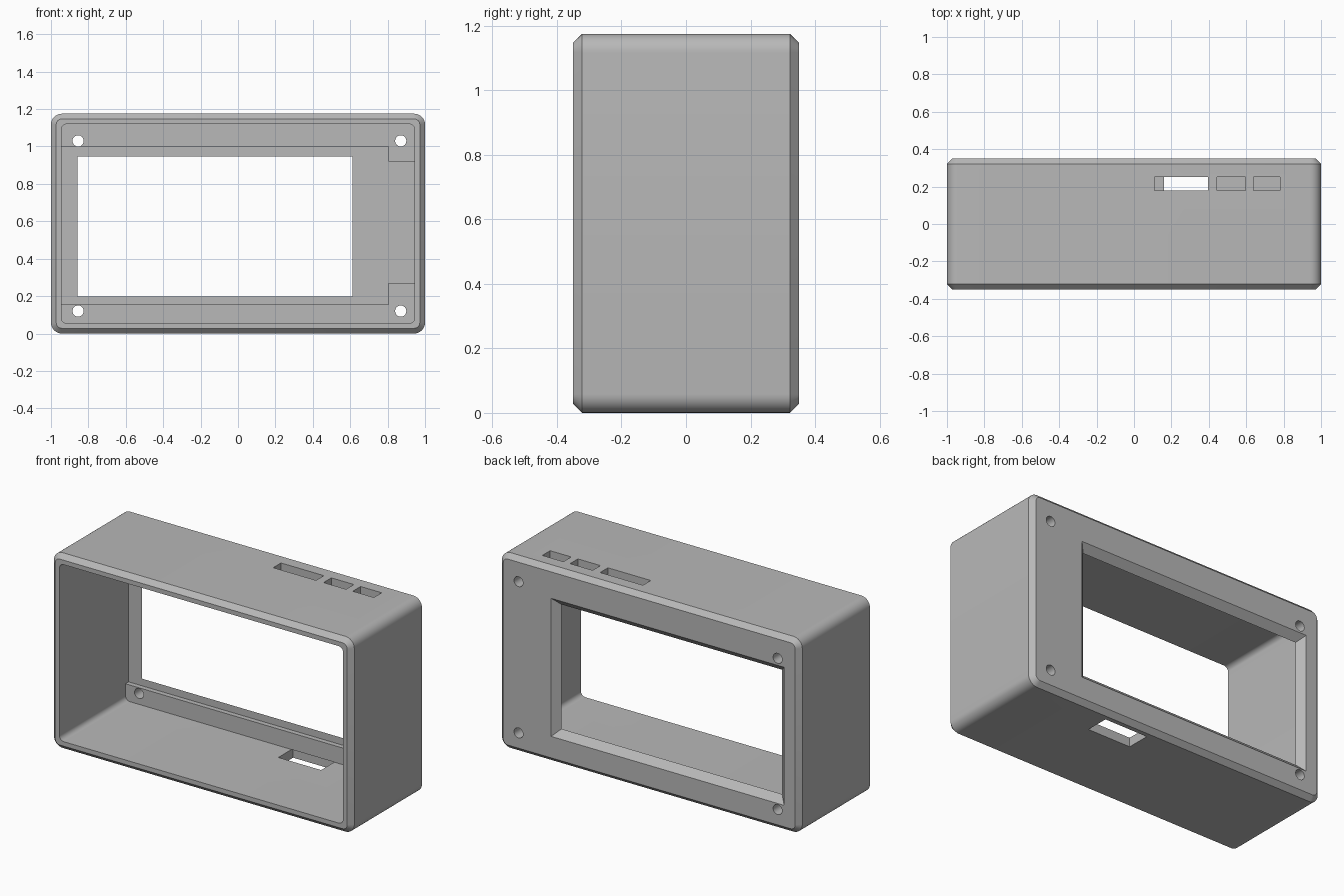
import bpy, bmesh, math

if "Cube" in bpy.data.objects:
    bpy.data.objects.remove(bpy.data.objects["Cube"], do_unlink=True)

HEIGHT, HALF_Y, CHAMFER = 1.175, 0.35, 0.028
MID_Z = HEIGHT / 2

grey = bpy.data.materials.new("case grey")
grey.use_nodes = True
grey.diffuse_color = (0.48, 0.48, 0.48, 1)
grey.node_tree.nodes["Principled BSDF"].inputs["Base Color"].default_value = (0.48, 0.48, 0.48, 1)


def rounded_rect(x0, x1, z0, z1, r, steps=8):
    """Outline in the x-z plane; r = 0 gives a plain rectangle."""
    if r == 0:
        return [(x1, z1), (x0, z1), (x0, z0), (x1, z0)]
    points = []
    centres = [(x1 - r, z1 - r), (x0 + r, z1 - r), (x0 + r, z0 + r), (x1 - r, z0 + r)]
    for corner, (cx, cz) in enumerate(centres):
        for i in range(steps + 1):
            a = math.pi / 2 * (corner + i / steps)
            points.append((cx + r * math.cos(a), cz + r * math.sin(a)))
    return points


def loft(name, sections):
    """Closed solid through (y, outline) sections."""
    bm = bmesh.new()
    rings = [[bm.verts.new((x, y, z)) for x, z in outline] for y, outline in sections]
    n = len(rings[0])
    for a, b in zip(rings, rings[1:]):
        for i in range(n):
            j = (i + 1) % n
            bm.faces.new((a[i], a[j], b[j], b[i]))
    bm.faces.new(rings[0])
    bm.faces.new(rings[-1])
    bmesh.ops.recalc_face_normals(bm, faces=bm.faces[:])
    mesh = bpy.data.meshes.new(name)
    bm.to_mesh(mesh)
    bm.free()
    obj = bpy.data.objects.new(name, mesh)
    bpy.context.collection.objects.link(obj)
    mesh.materials.append(grey)
    return obj


def box(name, x0, x1, y0, y1, z0, z1):
    outline = rounded_rect(x0, x1, z0, z1, 0)
    return loft(name, [(y0, outline), (y1, outline)])


def cut(target, cutter):
    mod = target.modifiers.new("cut", "BOOLEAN")
    mod.operation, mod.solver, mod.object = "DIFFERENCE", "EXACT", cutter
    bpy.context.view_layer.objects.active = target
    bpy.ops.object.modifier_apply(modifier=mod.name)
    bpy.data.objects.remove(cutter, do_unlink=True)


def inset_outline(d, r):
    return rounded_rect(-1 + d, 1 - d, d, HEIGHT - d, r)


# Outer shell with rounded long edges and chamfered front and back rims
full, small = inset_outline(0, 0.058), inset_outline(CHAMFER, 0.03)
case = loft("case_shell", [(-HALF_Y, small), (-HALF_Y + CHAMFER, full),
                           (HALF_Y - CHAMFER, full), (HALF_Y, small)])

# Open front cavity
cavity = inset_outline(0.055, 0.03)
cut(case, loft("cavity_cutter", [(-0.5, cavity), (0.28, cavity)]))

# Shallow pocket in the back wall, with a narrower tab on the left
cut(case, box("pocket_cutter", -0.9449, 0.805, 0.2, 0.31, 0.155, 1.0))
cut(case, box("pocket_tab_cutter", 0.75, 0.9449, 0.2, 0.31, 0.27, 0.92))

# Window that flares outward to the back
BEVEL = 0.043


def window(d):
    return rounded_rect(-0.855 - d, 0.61 + d, 0.2 - d, 0.945 + d, 0)


cut(case, loft("window_cutter", [(0.25, window(0)), (0.308, window(0)),
                                 (HALF_Y, window(BEVEL)), (0.4, window(BEVEL))]))

# Screw holes
for x in (-0.855, 0.87):
    for z in (0.12, 1.03):
        hole = rounded_rect(x - 0.03, x + 0.03, z - 0.03, z + 0.03, 0.0299, 6)
        cut(case, loft("screw_cutter", [(0.2, hole), (0.4, hole)]))

# Connector slots in the top wall, and one opening in the bottom wall
for x0, x1 in ((0.11, 0.395), (0.445, 0.595), (0.64, 0.78)):
    cut(case, box("slot_cutter", x0, x1, 0.178, 0.252, 1.08, 1.3))
cut(case, box("bottom_slot_cutter", 0.16, 0.445, 0.155, 0.295, -0.1, 0.0552))

# Smooth rounded corners, sharp edges kept
for obj in bpy.context.selected_objects:
    obj.select_set(False)
case.select_set(True)
bpy.context.view_layer.objects.active = case
bpy.ops.object.shade_smooth_by_angle(angle=math.radians(30))
